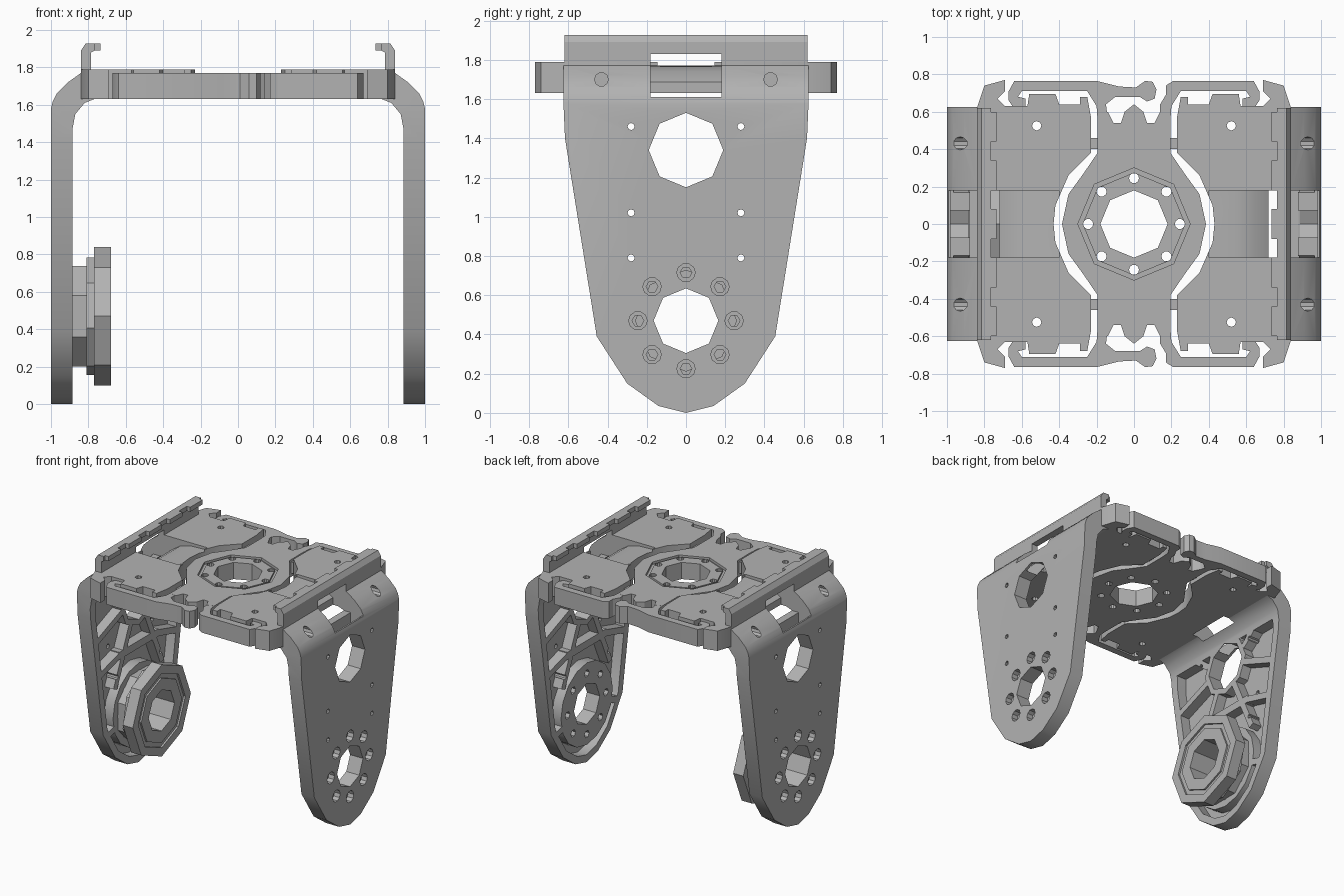
import bpy, bmesh, math
from mathutils import Matrix

if "Cube" in bpy.data.objects:
    bpy.data.objects.remove(bpy.data.objects["Cube"], do_unlink=True)

grey = bpy.data.materials.new("plain_grey")
grey.use_nodes = True
colour = (0.45, 0.45, 0.45, 1)
grey.diffuse_color = colour
grey.node_tree.nodes["Principled BSDF"].inputs["Base Color"].default_value = colour

PLACE = {"X": lambda a, b, t: (t, a, b),
         "Y": lambda a, b, t: (a, t, b),
         "Z": lambda a, b, t: (a, b, t)}


def prism(name, axis, pts, lo, hi):
    """Extrude a 2D outline along an axis."""
    bm = bmesh.new()
    place = PLACE[axis]
    ends = [[bm.verts.new(place(a, b, t)) for a, b in pts] for t in (lo, hi)]
    for ring in ends:
        bm.faces.new(ring)
    n = len(pts)
    for i in range(n):
        j = (i + 1) % n
        bm.faces.new((ends[0][i], ends[0][j], ends[1][j], ends[1][i]))
    bmesh.ops.recalc_face_normals(bm, faces=bm.faces)
    mesh = bpy.data.meshes.new(name)
    bm.to_mesh(mesh)
    bm.free()
    mesh.materials.append(grey)
    obj = bpy.data.objects.new(name, mesh)
    bpy.context.collection.objects.link(obj)
    return obj


def ngon(cx, cy, r, n=8, turn=0.0):
    step = 2 * math.pi / n
    return [(cx + r * math.cos(i * step + turn), cy + r * math.sin(i * step + turn))
            for i in range(n)]


def rect(a0, a1, b0, b1):
    return [(a0, b0), (a1, b0), (a1, b1), (a0, b1)]


def boolean(obj, mode, axis, pts, lo, hi):
    combine(obj, mode, prism("cutter", axis, pts, lo, hi))


def combine(obj, mode, cutter):
    """Boolean with a helper object, which is then removed."""
    cutter.hide_render = True
    mod = obj.modifiers.new("cut", "BOOLEAN")
    mod.operation, mod.solver, mod.object = mode, "EXACT", cutter
    graph = bpy.context.evaluated_depsgraph_get()
    graph.update()
    old = obj.data
    new = bpy.data.meshes.new_from_object(obj.evaluated_get(graph))
    obj.modifiers.clear()
    obj.data = new
    bpy.data.meshes.remove(old)
    bpy.data.objects.remove(cutter, do_unlink=True)


def cut(obj, *args):
    boolean(obj, "DIFFERENCE", *args)


def flip(pts):
    return [(a, -b) for a, b in pts]


def mirror_x(obj, name):
    mesh = obj.data.copy()
    mesh.transform(Matrix.Scale(-1, 4, (1, 0, 0)))
    mesh.flip_normals()
    twin = bpy.data.objects.new(name, mesh)
    bpy.context.collection.objects.link(twin)


def bar(a, b, w):
    """Outline of a straight rib between two points."""
    dx, dy = b[0] - a[0], b[1] - a[1]
    k = w / 2 / math.hypot(dx, dy)
    ox, oy = -dy * k, dx * k
    return [(a[0] + ox, a[1] + oy), (b[0] + ox, b[1] + oy),
            (b[0] - ox, b[1] - oy), (a[0] - ox, a[1] - oy)]


# Side arm: bent section, trimmed to a tapering outline
HUB_Z, EYE_Z = 0.47, 1.34
section = [(1, 0), (1, 1.58), (0.99, 1.62), (0.97, 1.66), (0.91, 1.72), (0.84, 1.77),
           (0.77, 1.77), (0.77, 1.63), (0.82, 1.61), (0.87, 1.55), (0.885, 1.47), (0.885, 0)]
arm = prism("left_arm", "Y", section, -0.625, 0.625)
half = [(0.14, 0.035), (0.3, 0.15), (0.455, 0.39), (0.617, 1.4), (0.627, 1.63), (0.627, 1.9)]
outline = [(0, 0)] + half + [(-a, b) for a, b in reversed(half)]
boolean(arm, "INTERSECT", "X", outline, 0.5, 1.2)

# Pockets on the inner face, leaving bosses and ribs
inner = [(0.12, 0.09), (0.26, 0.19), (0.4, 0.41), (0.55, 1.38), (0.55, 1.5)]
pocket = prism("pocket", "X", [(0, 0.06)] + inner + [(-a, b) for a, b in reversed(inner)], 0.8, 0.965)
cut(pocket, "X", ngon(0, HUB_Z, 0.33, 16), 0.7, 1.1)
cut(pocket, "X", ngon(0, EYE_Z, 0.235), 0.7, 1.1)
for s in (-1, 1):
    for a, b in [((0.1, 1.15), (0.3, 0.7)), ((0.18, 1.3), (0.7, 1.1)), ((0.24, 0.95), (0.6, 0.85)),
                 ((0.2, 1.42), (0.42, 1.6)), ((0.25, 0.4), (0.6, 0.3))]:
        cut(pocket, "X", bar((s * a[0], a[1]), (s * b[0], b[1]), 0.05), 0.7, 1.1)
cut(pocket, "X", rect(-0.25, 0.25, 0.92, 0.98), 0.7, 1.1)
combine(arm, "DIFFERENCE", pocket)

# Arm openings, bolt seats and small holes
cut(arm, "X", rect(-0.18, 0.18, 1.61, 1.9), 0.7, 1.1)
cut(arm, "Y", rect(0.88, 0.98, 1.5, 1.65), -0.18, 0.18)
cut(arm, "X", ngon(0, HUB_Z, 0.165), 0.7, 1.1)
cut(arm, "X", ngon(0, EYE_Z, 0.19), 0.7, 1.1)
for y, z in ngon(0, HUB_Z, 0.245):
    cut(arm, "X", ngon(y, z, 0.047, 10), 0.95, 1.1)
    cut(arm, "X", ngon(y, z, 0.03, 6), 0.7, 1.1)
for y in (-0.28, 0.28):
    for z in (0.79, 1.02, 1.46):
        cut(arm, "X", ngon(y, z, 0.018), 0.7, 1.1)
    cut(arm, "X", ngon(y * 1.54, 1.7, 0.035, 10), 0.85, 1.1)

# Side deck plate with corner lugs, edge tabs and a curved hub clearance
edge = [(0.43, 0), (0.42, 0.1), (0.35, 0.26), (0.23, 0.38), (0.23, 0.57), (0.25, 0.68),
        (0.29, 0.68), (0.29, 0.64), (0.4, 0.64), (0.42, 0.695), (0.56, 0.695), (0.57, 0.63),
        (0.69, 0.63), (0.73, 0.67), (0.69, 0.71), (0.69, 0.77), (0.8, 0.74), (0.84, 0.62)]
deck = prism("left_deck", "Z", edge + flip(reversed(edge[1:])), 1.63, 1.79)
cut(deck, "Y", [(0.4, 1.77), (0.55, 1.765), (0.64, 1.74), (0.73, 1.68), (0.9, 1.68), (0.9, 1.9), (0.4, 1.9)],
    -0.18, 0.18)
cut(deck, "X", rect(-0.18, 0.18, 1.6, 1.83), 0.72, 1.1)
for y in (-0.525, 0.525):
    cut(deck, "Z", ngon(0.52, y, 0.025), 1.5, 2)

# Hooked rail with a toothed lip
rail_section = [(0.84, 1.77), (0.84, 1.89), (0.815, 1.927), (0.765, 1.927),
                (0.765, 1.89), (0.785, 1.88), (0.785, 1.77)]
rail = prism("left_rail", "Y", rail_section, -0.62, 0.62)
cut(rail, "X", rect(-0.18, 0.18, 1.6, 1.83), 0.7, 1.1)
teeth = [prism("left_rail_tooth", "Y", rect(0.735, 0.77, 1.89, 1.927), c - 0.08, c + 0.08)
         for c in (-0.52, -0.26, 0, 0.26, 0.52)]

# Small bridges joining the decks to the middle
bridges = [prism("left_bridge", "X", rect(y - 0.03, y + 0.03, 1.66, 1.75), 0.18, 0.25)
           for y in (-0.43, 0.43)]

for part in [arm, deck, rail] + teeth + bridges:
    mirror_x(part, part.name.replace("left", "right"))

# Middle plate with a stepped round seat
side = [(0.385, 0), (0.35, 0.16), (0.27, 0.27), (0.195, 0.38), (0.195, 0.58)]
crest = [(0.14, 0.6), (0.11, 0.54), (0.07, 0.54), (0.05, 0.6)]
top = side + crest + [(0, 0.64)]
top += [(-a, b) for a, b in reversed(top[:-1])]
middle = prism("middle_plate", "Z", top + flip(reversed(top[1:-1])), 1.63, 1.77)
cut(middle, "Z", ngon(0, 0, 0.3), 1.75, 1.9)
boolean(middle, "UNION", "Z", ngon(0, 0, 0.275), 1.7, 1.765)
cut(middle, "Z", ngon(0, 0, 0.18), 1.5, 2)
for x, y in ngon(0, 0, 0.245):
    cut(middle, "Z", ngon(x, y, 0.027, 10), 1.5, 2)

# Springy clips along the front and back edges
long_clip = [(-0.58, 0.63), (-0.65, 0.63), (-0.67, 0.66), (-0.67, 0.71), (-0.64, 0.765),
             (-0.2, 0.765), (-0.08, 0.735), (0.01, 0.73), (0.06, 0.765), (0.1, 0.76),
             (0.12, 0.72), (0.11, 0.67), (0.07, 0.655), (0.03, 0.68), (-0.1, 0.68),
             (-0.15, 0.64), (-0.14, 0.56), (-0.195, 0.56), (-0.2, 0.63), (-0.25, 0.71),
             (-0.6, 0.71), (-0.62, 0.68), (-0.58, 0.67)]
short_clip = [(0.58, 0.63), (0.65, 0.63), (0.67, 0.66), (0.67, 0.71), (0.64, 0.765),
              (0.21, 0.765), (0.17, 0.74), (0.17, 0.69), (0.14, 0.64), (0.14, 0.56),
              (0.195, 0.56), (0.2, 0.63), (0.25, 0.71), (0.6, 0.71), (0.62, 0.68), (0.58, 0.67)]
for shape, label in ((long_clip, "long_clip"), (short_clip, "short_clip")):
    prism("back_" + label, "Z", shape, 1.63, 1.769)
    prism("front_" + label, "Z", flip(shape), 1.63, 1.769)

# Faceted hub on the inside of the right arm
hub = prism("right_hub", "X", ngon(0, HUB_Z, 0.37), -0.77, -0.68)
cut(hub, "X", ngon(0, HUB_Z, 0.3), -0.695, -0.6)
boolean(hub, "UNION", "X", ngon(0, HUB_Z, 0.26), -0.75, -0.682)
boolean(hub, "UNION", "X", ngon(0, HUB_Z, 0.32, 8, 0.2), -0.81, -0.76)
boolean(hub, "UNION", "X", ngon(0, HUB_Z, 0.29, 8, math.pi / 8), -0.89, -0.8)
cut(hub, "X", ngon(0, HUB_Z, 0.165), -1, -0.5)

# Smooth the gentle bends, keep the hard edges
for obj in bpy.context.collection.objects:
    if obj.type == "MESH" and grey.name in obj.data.materials:
        obj.data.shade_smooth()
        obj.data.set_sharp_from_angle(angle=math.radians(30))
